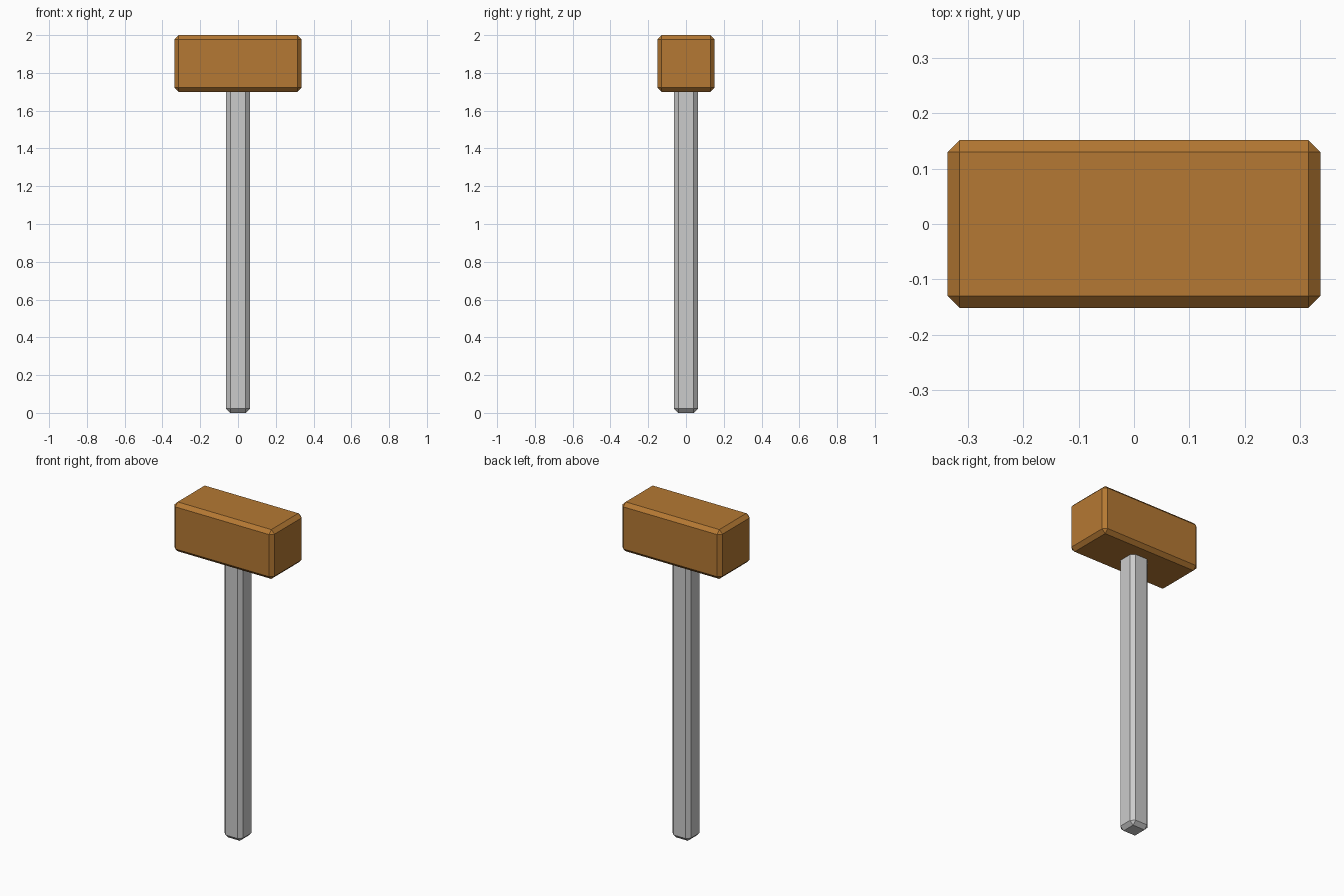
import bpy
import bmesh

if "Cube" in bpy.data.objects:
    bpy.data.objects.remove(bpy.data.objects["Cube"])

BEVEL = 0.022


def chamfered_box(name, width, depth, z0, z1, material=None):
    """Box between z0 and z1 with a single flat chamfer on every edge."""
    bm = bmesh.new()
    bmesh.ops.create_cube(bm, size=1.0)
    bmesh.ops.scale(bm, vec=(width, depth, z1 - z0), verts=bm.verts)
    bmesh.ops.translate(bm, vec=(0, 0, (z0 + z1) / 2), verts=bm.verts)
    bmesh.ops.bevel(bm, geom=bm.edges[:], offset=BEVEL, offset_type='OFFSET',
                    segments=1, profile=0.5, affect='EDGES')
    mesh = bpy.data.meshes.new(name)
    bm.to_mesh(mesh)
    bm.free()
    if material:
        mesh.materials.append(material)
    obj = bpy.data.objects.new(name, mesh)
    bpy.context.collection.objects.link(obj)
    return obj


wood = bpy.data.materials.new("brown_wood")
wood.diffuse_color = (0.46, 0.19, 0.033, 1)
wood.use_nodes = True
wood.node_tree.nodes["Principled BSDF"].inputs["Base Color"].default_value = wood.diffuse_color

# Handle: slim grey shaft, its top end seated inside the head
chamfered_box("handle", 0.125, 0.125, 0.0, 1.74)

# Head: wide wooden block
chamfered_box("head", 0.674, 0.304, 1.70, 2.0, wood)
